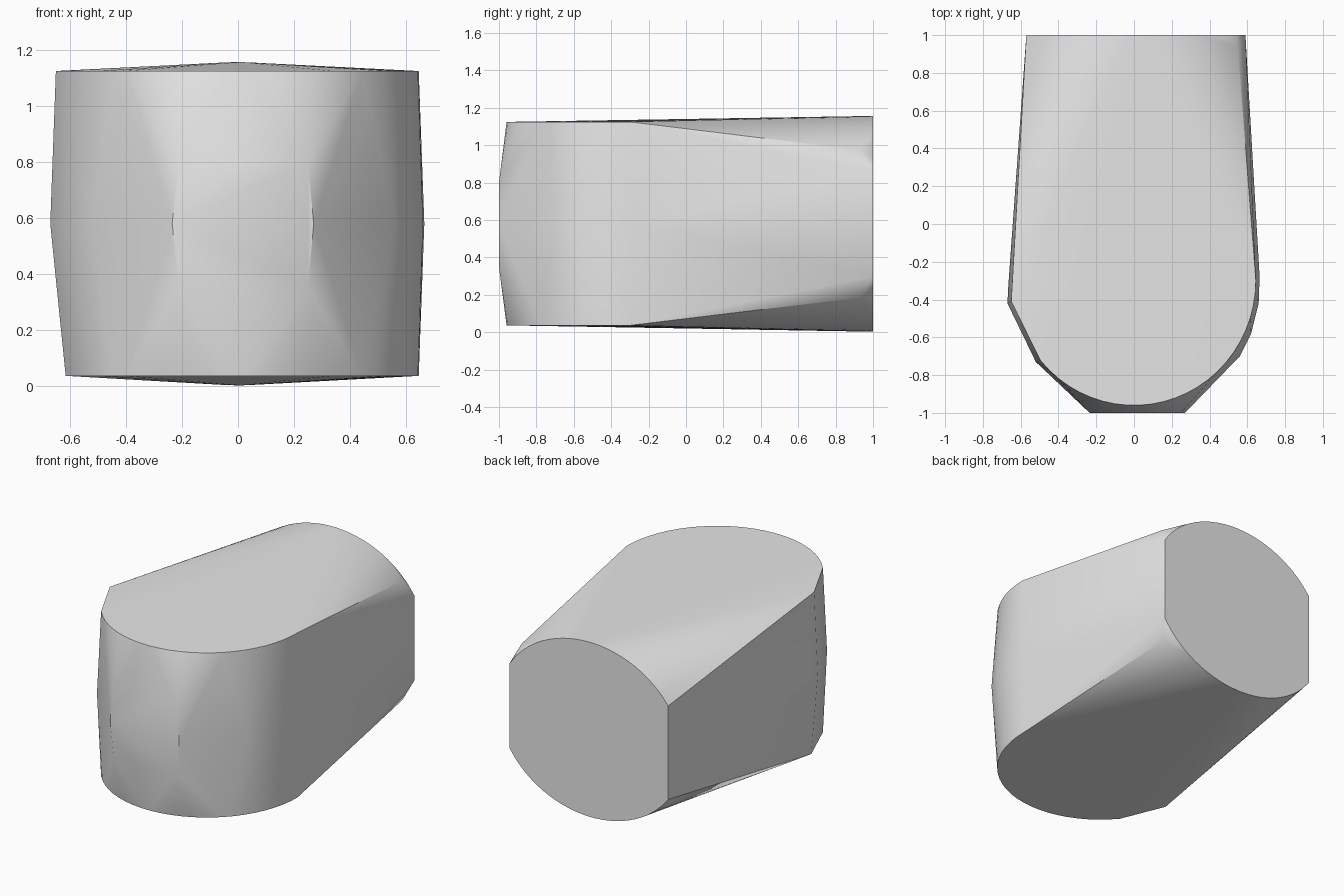
import bpy, bmesh, math

cube = bpy.data.objects.get("Cube")
if cube:
    bpy.data.objects.remove(cube, do_unlink=True)

# Plain grey material
grey = bpy.data.materials.new("plain grey")
grey.use_nodes = True
colour = (0.8, 0.8, 0.8, 1)
grey.diffuse_color = colour
grey.node_tree.nodes["Principled BSDF"].inputs["Base Color"].default_value = colour

MID = 0.58
points = []


def rim(z, left_x, left_y):
    """Rounded front rim of the top or bottom cap, with one clipped left corner."""
    for i in range(25):
        t = math.radians(140) * i / 24
        points.append((0.645 * math.cos(t), -0.3 - 0.66 * math.sin(t), z))
    points.append((left_x, left_y, z))


rim(1.125, -0.65, -0.41)
rim(0.037, -0.615, -0.43)

# Bulged waist at mid height
for x, y in [(0.665, -0.28), (0.66, -0.42), (0.62, -0.58), (0.56, -0.7),
             (-0.52, -0.73), (-0.67, -0.42), (-0.665, -0.32)]:
    points.append((x, y, MID))

# Flat front panel
for left, right, z in [(-0.21, 0.25, 0.8), (-0.235, 0.27, MID), (-0.21, 0.25, 0.35)]:
    points += [(left, -1, z), (right, -1, z)]

# Back end: upper and lower arcs joined by straight sides
for i in range(25):
    x = -0.57 + 1.16 * i / 24
    h = 0.577 * math.sqrt(1 - (x / 0.675) ** 2)
    points += [(x, 1, MID + h), (x, 1, MID - h)]

# Small shoulders just ahead of the back end
for s in (-1, 1):
    points.append((0.55, 0.93, MID + s * 0.395))

# Wrap everything in one convex shell
bm = bmesh.new()
for p in points:
    bm.verts.new(p)
hull = bmesh.ops.convex_hull(bm, input=bm.verts[:], use_existing_faces=False)
loose = {v for v in hull["geom_interior"] + hull["geom_unused"]
         if isinstance(v, bmesh.types.BMVert)}
bmesh.ops.delete(bm, geom=list(loose), context="VERTS")
bmesh.ops.dissolve_limit(bm, angle_limit=math.radians(0.3),
                         verts=bm.verts[:], edges=bm.edges[:])
bmesh.ops.recalc_face_normals(bm, faces=bm.faces[:])

mesh = bpy.data.meshes.new("rounded_block")
bm.to_mesh(mesh)
bm.free()
mesh.materials.append(grey)
block = bpy.data.objects.new("rounded_block", mesh)
bpy.context.collection.objects.link(block)

# Smooth sides, sharp rims
bpy.ops.object.select_all(action="DESELECT")
block.select_set(True)
bpy.context.view_layer.objects.active = block
bpy.ops.object.shade_smooth_by_angle(angle=math.radians(30))
